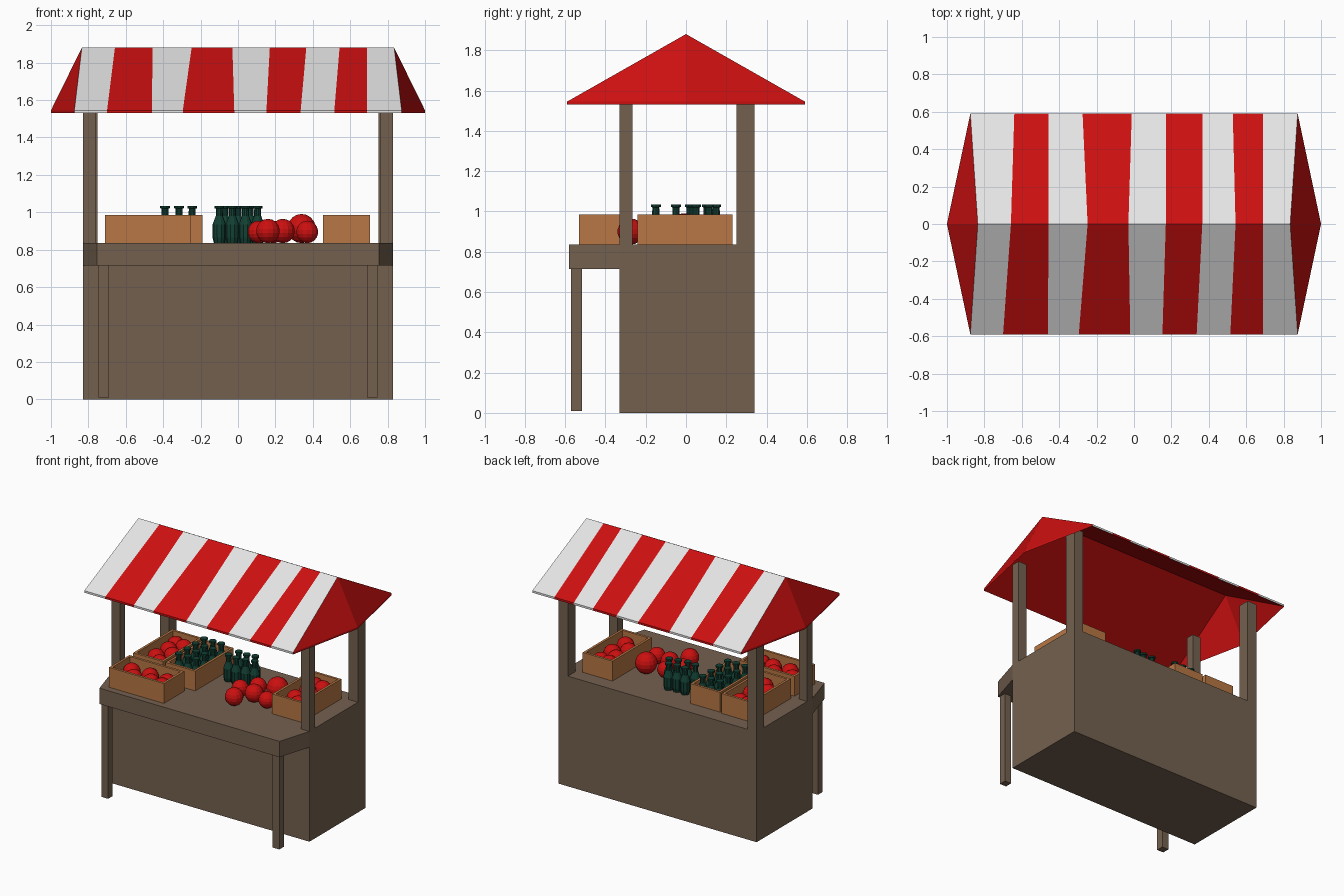
import bpy, bmesh, math
from mathutils import Vector

if "Cube" in bpy.data.objects:
    bpy.data.objects.remove(bpy.data.objects["Cube"])


def material(name, rgb):
    m = bpy.data.materials.new(name)
    m.diffuse_color = (*rgb, 1)
    m.use_nodes = True
    m.node_tree.nodes["Principled BSDF"].inputs["Base Color"].default_value = m.diffuse_color
    return m


WOOD = material("weathered_wood", (0.175, 0.118, 0.078))
CRATE = material("crate_wood", (0.48, 0.185, 0.058))
RED = material("bright_red", (0.60, 0.005, 0.005))
WHITE = material("off_white", (0.78, 0.78, 0.78))
GREEN = material("bottle_green", (0.006, 0.05, 0.033))


def finish(name, bm, *mats):
    bmesh.ops.remove_doubles(bm, verts=bm.verts, dist=1e-5)
    bmesh.ops.recalc_face_normals(bm, faces=bm.faces)
    me = bpy.data.meshes.new(name)
    bm.to_mesh(me)
    bm.free()
    for m in mats:
        me.materials.append(m)
    ob = bpy.data.objects.new(name, me)
    bpy.context.collection.objects.link(ob)
    return ob


def add_box(bm, x0, x1, y0, y1, z0, z1):
    vs = bmesh.ops.create_cube(bm, size=1)["verts"]
    for v in vs:
        v.co = Vector(((x0, x1)[v.co.x > 0], (y0, y1)[v.co.y > 0], (z0, z1)[v.co.z > 0]))


def box(name, mat, *dims):
    bm = bmesh.new()
    add_box(bm, *dims)
    return finish(name, bm, mat)


TOP = 0.835

# Counter: solid cabinet plus a tapered front shelf
box("cabinet", WOOD, -0.83, 0.83, -0.33, 0.34, 0, TOP)
bm = bmesh.new()
outline = [(-0.83, -0.33), (-0.755, -0.58), (0.755, -0.58), (0.83, -0.33)]
face = bm.faces.new([bm.verts.new((x, y, 0.715)) for x, y in outline])
ext = bmesh.ops.extrude_face_region(bm, geom=[face])["geom"]
for v in ext:
    if isinstance(v, bmesh.types.BMVert):
        v.co.z = TOP
finish("front_shelf", bm, WOOD)

# Shelf legs and roof posts, mirrored left and right
for s, side in ((-1, "left"), (1, "right")):
    def sided(name, xa, xb, *rest):
        box(f"{side}_{name}", WOOD, *sorted((s * xa, s * xb)), *rest)
    sided("shelf_leg", 0.69, 0.745, -0.57, -0.515, 0.01, 0.72)
    sided("front_post", 0.76, 0.83, -0.33, -0.265, 0.8, 1.64)
    sided("back_post", 0.752, 0.83, 0.25, 0.34, 0.8, 1.64)

# Striped awning: thin shell with two striped slopes and folded red ends
RIDGE, EAVE, DROP = 1.88, 1.545, 0.015
ridge_x = [-0.835, -0.658, -0.457, -0.248, -0.03, 0.17, 0.365, 0.543, 0.69, 0.835]
front_x = [-0.875, -0.70, -0.46, -0.295, -0.02, 0.152, 0.335, 0.515, 0.69, 0.875]
back_x = [-0.875, -0.64, -0.457, -0.275, -0.012, 0.17, 0.367, 0.528, 0.69, 0.875]
bm = bmesh.new()


def quad(points, mat):
    bm.faces.new([bm.verts.new(p) for p in points]).material_index = mat


for eave_x, y in ((front_x, -0.59), (back_x, 0.59)):
    for i in range(9):
        stripe = i % 2 == 0  # even bands are white
        a, b = (ridge_x[i], 0, RIDGE), (ridge_x[i + 1], 0, RIDGE)
        c, d = (eave_x[i + 1], y, EAVE), (eave_x[i], y, EAVE)
        low = [(p[0], p[1], p[2] - DROP) for p in (a, b, c, d)]
        quad((a, b, c, d), int(stripe))
        quad(low, 0)
        quad((d, c, low[2], low[3]), int(stripe))
    for s in (-1, 1):
        tri = [(s * 0.835, 0, RIDGE), (s * 0.875, y, EAVE), (s * 1.0, 0, EAVE)]
        low = [(p[0], p[1], p[2] - DROP) for p in tri]
        quad(tri, 0)
        quad(low, 0)
        quad((tri[1], tri[2], low[2], low[1]), 0)
finish("striped_awning", bm, RED, WHITE)


# Open crates
def crate(name, x0, x1, y0, y1):
    t, z1 = 0.018, 0.985
    bm = bmesh.new()
    add_box(bm, x0, x1, y0, y0 + t, TOP, z1)
    add_box(bm, x0, x1, y1 - t, y1, TOP, z1)
    add_box(bm, x0, x0 + t, y0 + t, y1 - t, TOP, z1)
    add_box(bm, x1 - t, x1, y0 + t, y1 - t, TOP, z1)
    add_box(bm, x0 + t, x1 - t, y0 + t, y1 - t, TOP, TOP + 0.02)
    finish(name, bm, CRATE)


# Round fruit, gathered into one object per group
def fruit(name, spots):
    bm = bmesh.new()
    for x, y, z, r in spots:
        vs = bmesh.ops.create_uvsphere(bm, u_segments=14, v_segments=9, radius=r)["verts"]
        bmesh.ops.translate(bm, verts=vs, vec=(x, y, z))
    ob = finish(name, bm, RED)


# (along, across) places of the fruit inside a crate, as offsets from its middle
LAYOUT = [(-0.15, 0.035), (-0.08, -0.04), (0.0, 0.04), (0.06, -0.035), (0.15, 0.03), (0.16, -0.045)]
crates = {"front_left": (-0.71, -0.25, -0.53, -0.285),
          "back_left": (-0.71, -0.46, -0.24, 0.23),
          "right": (0.455, 0.705, -0.24, 0.23)}
for name, (x0, x1, y0, y1) in crates.items():
    crate(name + "_crate", x0, x1, y0, y1)
    cx, cy = (x0 + x1) / 2, (y0 + y1) / 2
    wide = x1 - x0 > y1 - y0
    fruit(name + "_crate_fruit",
          [(cx + (a if wide else b), cy + (b if wide else a), 0.915, 0.062) for a, b in LAYOUT])
crate("bottle_crate", -0.44, -0.19, -0.24, 0.22)

fruit("loose_fruit", [(0.16, -0.275, 0.9, 0.065), (0.24, -0.15, 0.9, 0.065),
                      (0.37, -0.18, 0.895, 0.06), (0.34, -0.01, 0.913, 0.078),
                      (0.11, -0.13, 0.895, 0.06), (0.19, -0.03, 0.895, 0.06)])

# Bottles: lathed profile (radius, height)
PROFILE = [(0, 0), (0.029, 0), (0.036, 0.03), (0.036, 0.10), (0.019, 0.145),
           (0.018, 0.185), (0.026, 0.187), (0.026, 0.2), (0, 0.2)]


def bottles(name, spots):
    bm = bmesh.new()
    for x, y in spots:
        vs = [bm.verts.new((x + r, y, TOP + z)) for r, z in PROFILE]
        es = [bm.edges.new(p) for p in zip(vs, vs[1:])]
        bmesh.ops.spin(bm, geom=vs + es, cent=(x, y, 0), axis=(0, 0, 1),
                       angle=math.tau, steps=10)
    finish(name, bm, GREEN)


bottles("crated_bottles", [(x, y) for x in (-0.39, -0.315, -0.245) for y in (-0.15, -0.05, 0.05, 0.15)])
bottles("loose_bottles", [(-0.10, 0.03), (-0.03, 0.02), (0.04, 0.035),
                          (-0.07, 0.11), (0.0, 0.105), (0.065, 0.115), (0.105, 0.05)])
